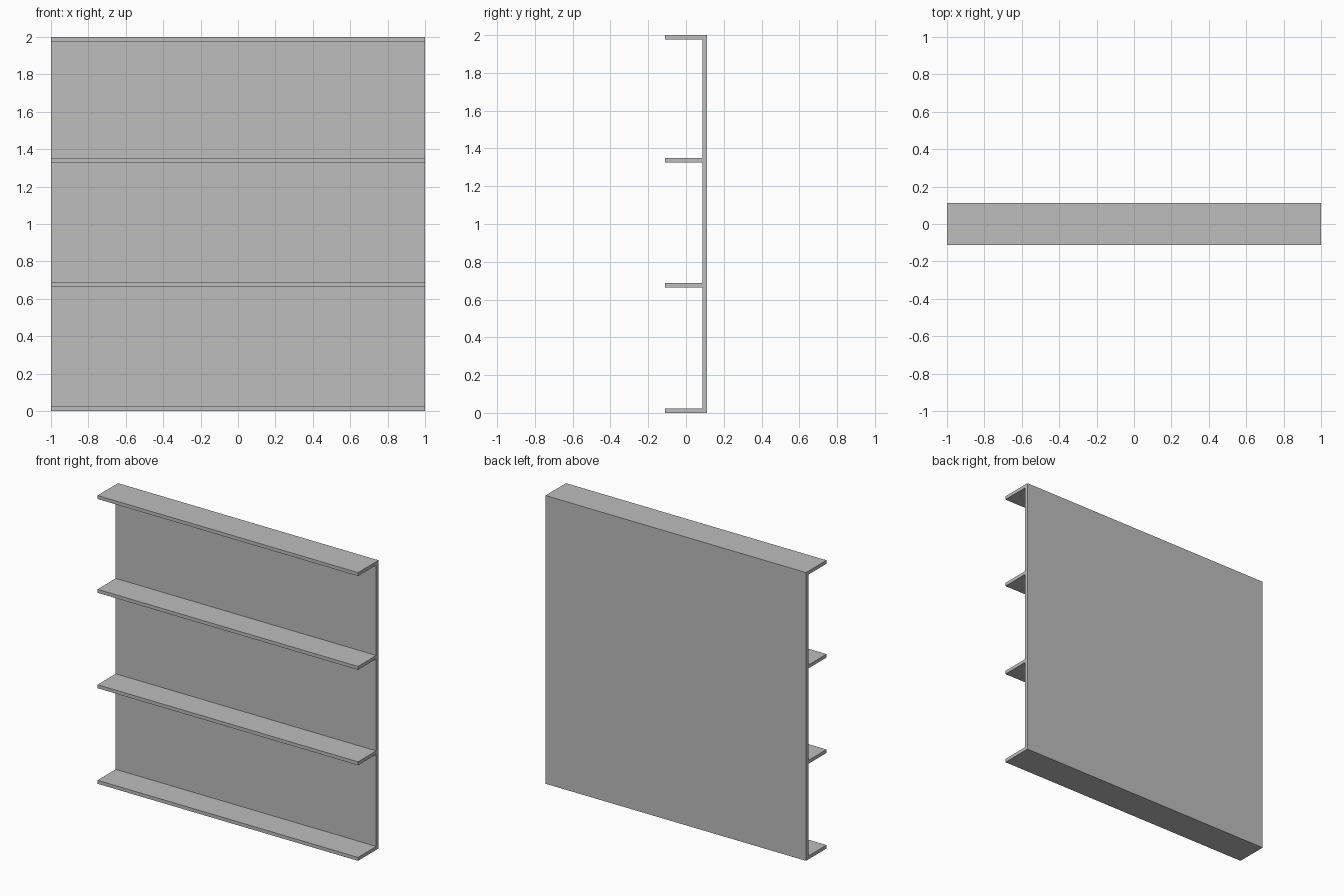
import bpy

cube = bpy.data.objects.get("Cube")
if cube:
    bpy.data.objects.remove(cube, do_unlink=True)

WIDTH, HEIGHT = 2.0, 2.0
HALF_DEPTH = 0.112
PANEL = 0.025   # back panel thickness
SHELF = 0.024   # shelf thickness

grey = bpy.data.materials.new("plain grey")
grey.use_nodes = True
colour = (0.51, 0.51, 0.51, 1)
grey.diffuse_color = colour
grey.node_tree.nodes["Principled BSDF"].inputs["Base Color"].default_value = colour


def box(name, y0, y1, z0, z1):
    """Full-width box between the given depths and heights."""
    bpy.ops.mesh.primitive_cube_add(size=1, location=(0, (y0 + y1) / 2, (z0 + z1) / 2))
    ob = bpy.context.object
    ob.name = name
    ob.scale = (WIDTH, y1 - y0, z1 - z0)
    bpy.ops.object.transform_apply(location=False, rotation=False, scale=True)
    ob.data.materials.append(grey)
    return ob


# Back panel
inner = HALF_DEPTH - PANEL
box("back_panel", inner, HALF_DEPTH, 0, HEIGHT)

# Four shelves, from the base to the top
shelves = {"bottom_shelf": 0, "lower_shelf": 0.663,
           "upper_shelf": 1.325, "top_shelf": HEIGHT - SHELF}
for name, z in shelves.items():
    box(name, -HALF_DEPTH, inner, z, z + SHELF)
